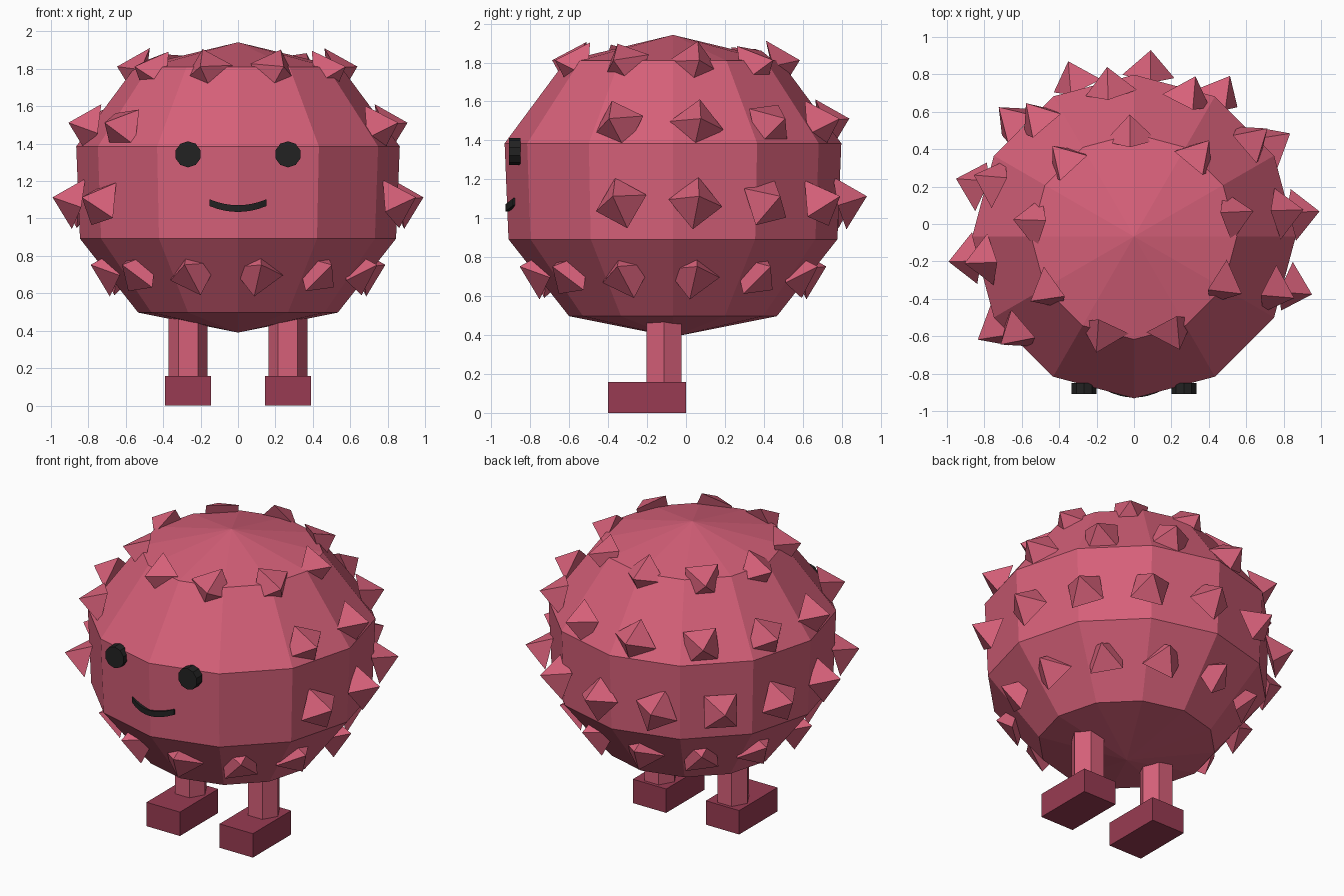
import bpy, bmesh, math
from mathutils import Vector, Matrix

if "Cube" in bpy.data.objects:
    bpy.data.objects.remove(bpy.data.objects["Cube"])

CY = -0.067  # body axis offset in y


def material(name, srgb):
    m = bpy.data.materials.new(name)
    lin = [((c / 255 + 0.055) / 1.055) ** 2.4 for c in srgb]
    m.diffuse_color = (*lin, 1)
    m.use_nodes = True
    m.node_tree.nodes["Principled BSDF"].inputs["Base Color"].default_value = m.diffuse_color
    return m


PINK = material("rose_pink", (214, 96, 121))
DARK = material("dark_rose", (152, 59, 82))
BLACK = material("soft_black", (34, 34, 34))


def finish(name, bm, mat):
    bmesh.ops.recalc_face_normals(bm, faces=bm.faces)
    me = bpy.data.meshes.new(name)
    bm.to_mesh(me)
    bm.free()
    me.materials.append(mat)
    ob = bpy.data.objects.new(name, me)
    bpy.context.collection.objects.link(ob)
    return ob


def cylinder(name, center, radius, depth, sides, mat, rot=Matrix()):
    bm = bmesh.new()
    bmesh.ops.create_cone(bm, cap_ends=True, segments=sides, radius1=radius,
                          radius2=radius, depth=depth,
                          matrix=Matrix.Translation(center) @ rot)
    return finish(name, bm, mat)


# Body: faceted ball lathed from a profile of (radius, height)
profile = [(0.534, 0.497), (0.845, 0.892), (0.865, 1.385), (0.55, 1.81)]
bm = bmesh.new()
n = 12
rings = [[bm.verts.new((r * math.cos(k * math.tau / n),
                        CY + r * math.sin(k * math.tau / n), z))
          for k in range(n)] for r, z in profile]
bottom = bm.verts.new((0, CY, 0.39))
top = bm.verts.new((0, CY, 1.942))
for k in range(n):
    j = (k + 1) % n
    for a, b in zip(rings, rings[1:]):
        bm.faces.new((a[k], a[j], b[j], b[k]))
    bm.faces.new((bottom, rings[0][j], rings[0][k]))
    bm.faces.new((top, rings[-1][k], rings[-1][j]))
finish("body", bm, PINK)

# Spikes: four-sided pyramids in rows, leaving the face clear
H, R = 0.145, 0.14
rows = [("top", 9, 0.512, 1.777, False), ("upper", 12, 0.777, 1.477, True),
        ("middle", 14, 0.86, 1.078, True), ("lower", 12, 0.657, 0.717, False)]
for label, count, rad, z, clear_face in rows:
    bm = bmesh.new()
    for i in range(count):
        az = (i + 0.3) * 360 / count
        if clear_face and 230 < az < 330:
            continue
        c, s = math.cos(math.radians(az)), math.sin(math.radians(az))
        d = Vector((c, s, 0.25)).normalized()
        rot = Vector((0, 0, 1)).rotation_difference(d).to_matrix()
        base = Vector((rad * c, CY + rad * s, z))
        corners = [bm.verts.new(base + rot @ Vector(p)) for p in
                   ((R, 0, 0), (0, R, 0), (-R, 0, 0), (0, -R, 0))]
        tip = bm.verts.new(base + d * H)
        bm.faces.new(corners[::-1])
        for k in range(4):
            bm.faces.new((corners[k], corners[(k + 1) % 4], tip))
    finish("spikes_" + label, bm, PINK)

# Legs, feet and eyes, one per side
for side, sx in (("left", -1), ("right", 1)):
    x = sx * 0.267
    cylinder("leg_" + side, (x, -0.112, 0.36), 0.104, 0.42, 6, PINK,
             Matrix.Rotation(math.radians(30), 4, 'Z'))
    bm = bmesh.new()
    bmesh.ops.create_cube(bm, size=1, matrix=Matrix.Translation((x, -0.2, 0.079))
                          @ Matrix.Diagonal((0.244, 0.4, 0.158, 1)))
    finish("foot_" + side, bm, DARK)
    cylinder("eye_" + side, (x, -0.88, 1.343), 0.07, 0.06, 10, BLACK,
             Matrix.Rotation(math.radians(90), 4, 'X'))

# Mouth: thin smiling strip wrapped around the face
bm = bmesh.new()
prev = None
for k in range(9):
    t = -1 + k / 4
    x, y, z = 0.153 * t, -0.928 + 0.04 * t * t, 1.053 + 0.032 * t * t
    sect = [bm.verts.new((x, y + dy, z + dz)) for dy, dz in
            ((0, -0.018), (0, 0.018), (0.03, 0.018), (0.03, -0.018))]
    if prev:
        for a in range(4):
            b = (a + 1) % 4
            bm.faces.new((prev[a], prev[b], sect[b], sect[a]))
    if k in (0, 8):
        bm.faces.new(sect)
    prev = sect
finish("mouth", bm, BLACK)
